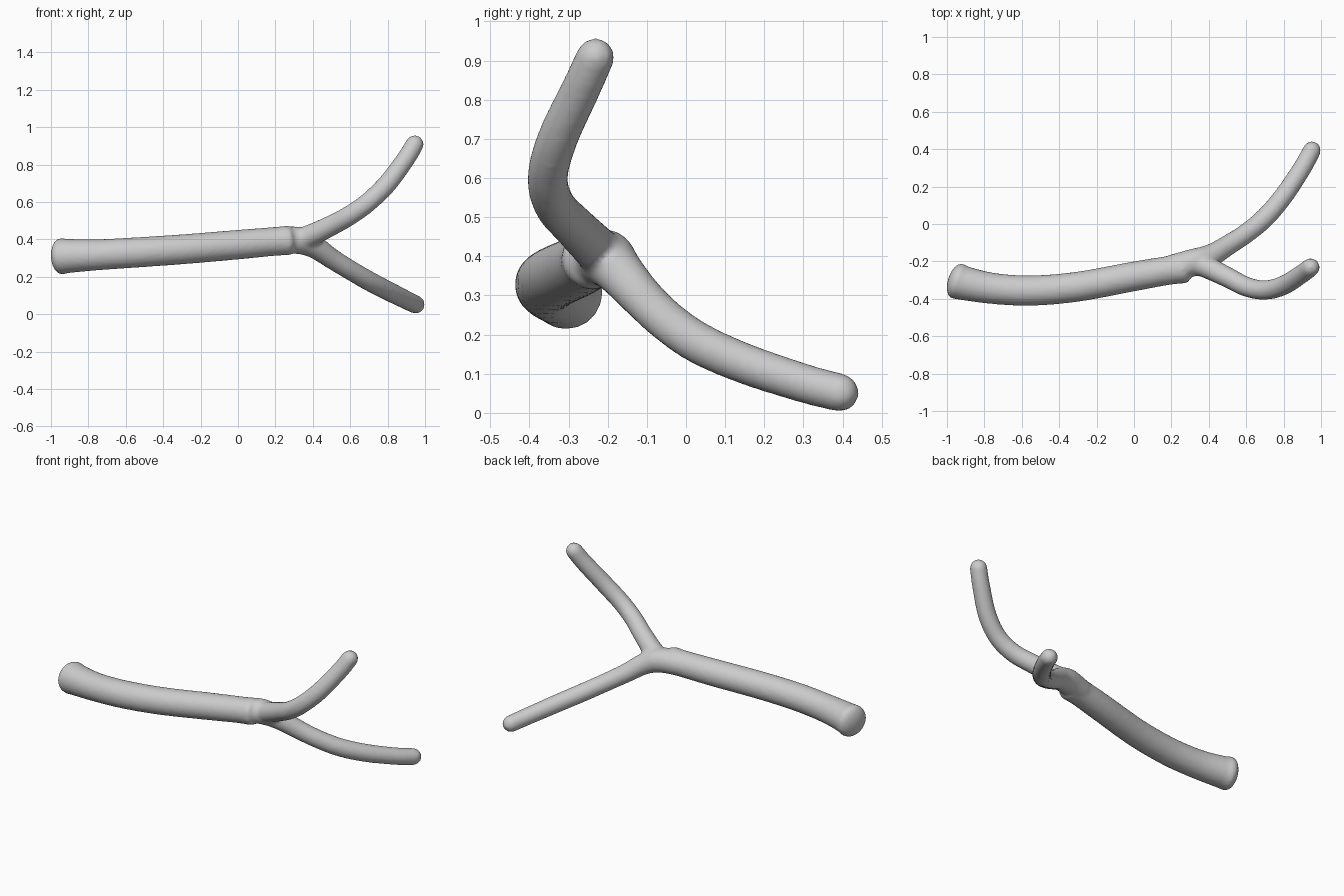
import bpy, bmesh, math
from mathutils import Vector, Matrix

cube = bpy.data.objects.get("Cube")
if cube:
    bpy.data.objects.remove(cube, do_unlink=True)

SIDES, STEPS = 28, 6

mat = bpy.data.materials.new("matte grey")
mat.use_nodes = True
grey = (0.6, 0.6, 0.6, 1)
mat.diffuse_color = grey
mat.node_tree.nodes["Principled BSDF"].inputs["Base Color"].default_value = grey


def spline(pts):
    """Smooth curve through points of (x, y, z, radius)."""
    p = [Vector(q) for q in pts]
    p = [2 * p[0] - p[1]] + p + [2 * p[-1] - p[-2]]
    out = []
    for a, b, c, d in zip(p, p[1:], p[2:], p[3:]):
        for i in range(STEPS):
            t = i / STEPS
            out.append(b + (c - a) * t / 2 + (2 * a - 5 * b + 4 * c - d) * t * t / 2
                       + (3 * b - a - 3 * c + d) * t ** 3 / 2)
    return out + [p[-2]]


def sweep(bm, pts, domes):
    """Round tube along the points, with a dome of given depth at each end."""
    path = spline(pts)
    rings = []
    for i, q in enumerate(path):
        d = (path[min(i + 1, len(path) - 1)] - path[max(i - 1, 0)]).xyz.normalized()
        rings.append((q.xyz, d, q.w))
    for end, depth in zip((0, -1), domes):
        c, d, r = rings[end]
        sign = 1 if end else -1
        cap = [(c + sign * d * depth * math.sin(a), d, r * math.cos(a))
               for a in (math.radians(k) for k in (20, 40, 60, 75, 87))]
        rings = rings + cap if end else cap[::-1] + rings
    loops = []
    for c, d, r in rings:
        u = d.cross(Vector((0, 0, 1))).normalized()
        v = d.cross(u)
        loops.append([bm.verts.new(c + r * (u * math.cos(a) + v * math.sin(a)))
                      for a in (math.tau * k / SIDES for k in range(SIDES))])
    for a, b in zip(loops, loops[1:]):
        for k in range(SIDES):
            n = (k + 1) % SIDES
            bm.faces.new((a[k], a[n], b[n], b[k]))
    bm.faces.new(loops[0][::-1])
    bm.faces.new(loops[-1])


bm = bmesh.new()
# Thick stem with a blunt end
sweep(bm, [(-.945, -.305, .31, .098), (-.9, -.318, .312, .091), (-.75, -.345, .318, .083),
           (-.55, -.356, .33, .081), (-.3, -.335, .347, .08), (0, -.28, .372, .079),
           (.18, -.249, .388, .077), (.27, -.238, .395, .079)], (.05, .035))
# Upper fork, swinging forward and up
sweep(bm, [(.28, -.215, .40, .06), (.36, -.22, .41, .06), (.5, -.285, .475, .055),
           (.6, -.335, .53, .053), (.7, -.353, .602, .052), (.8, -.328, .70, .052),
           (.9, -.265, .835, .05), (.944, -.232, .908, .049)], (.05, .05))
# Lower fork, sweeping back and down
sweep(bm, [(.2, -.235, .39, .07), (.32, -.205, .395, .073), (.41, -.17, .36, .062),
           (.5, -.115, .298, .055), (.6, -.05, .236, .053), (.7, .033, .178, .053),
           (.8, .15, .126, .052), (.9, .3, .076, .05), (.95, .392, .052, .049)], (.05, .05))
bmesh.ops.recalc_face_normals(bm, faces=bm.faces)

mesh = bpy.data.meshes.new("forked_branch")
bm.to_mesh(mesh)
bm.free()
mesh.materials.append(mat)
branch = bpy.data.objects.new("forked_branch", mesh)
bpy.context.collection.objects.link(branch)

# Fuse the limbs into one skin and soften the joint
fuse = branch.modifiers.new("fuse", 'REMESH')
fuse.mode = 'VOXEL'
fuse.voxel_size = 0.011
fuse.use_smooth_shade = True
soft = branch.modifiers.new("soften", 'SMOOTH')
soft.factor = 0.5
soft.iterations = 6
mesh.polygons.foreach_set("use_smooth", [True] * len(mesh.polygons))
